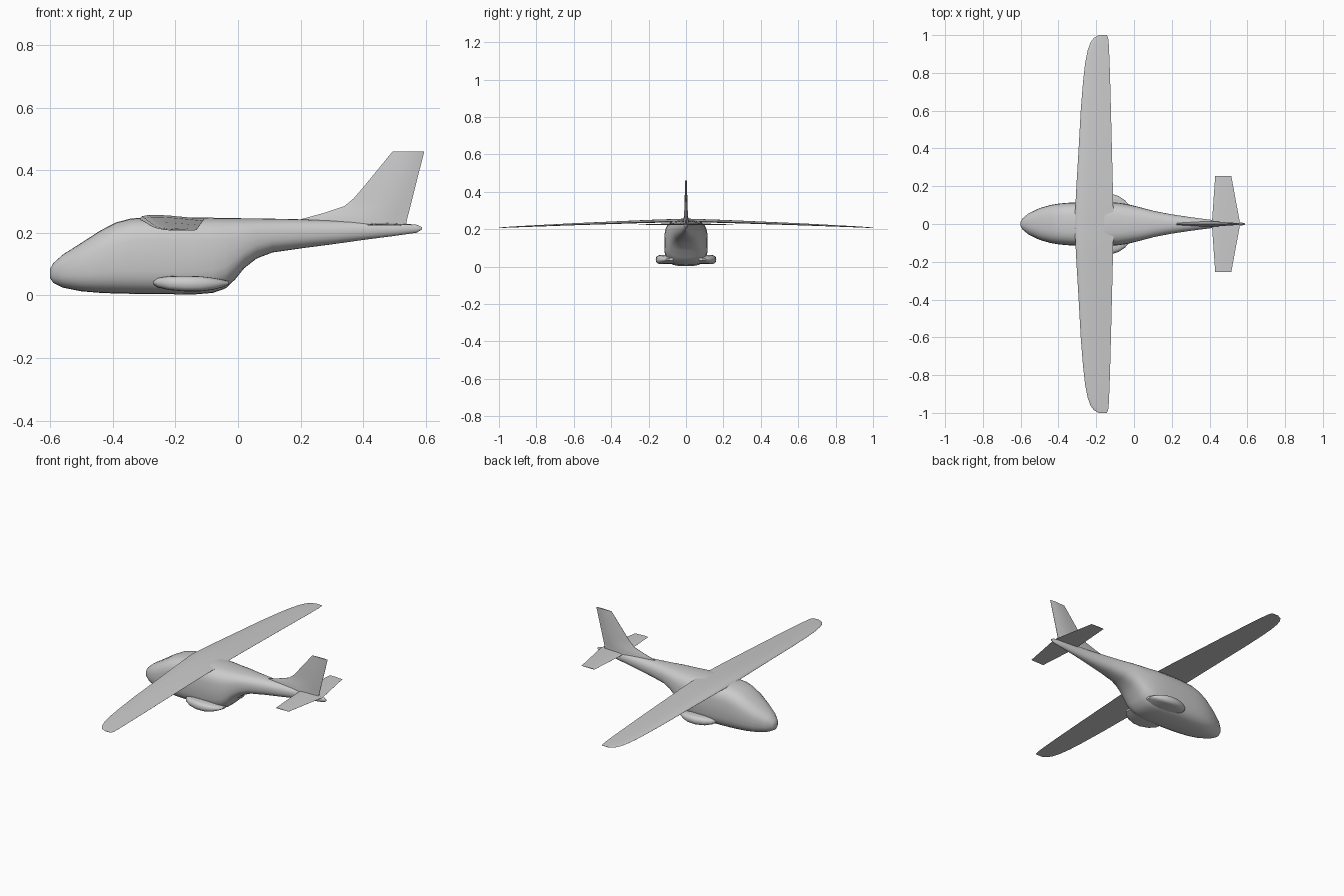
import bpy, bmesh, math

grey = bpy.data.materials.new("light grey")
grey.diffuse_color = (0.6, 0.6, 0.6, 1)


def loft(name, rings, angle=40):
    """Skin a list of equal-length closed rings and cap both ends."""
    bm = bmesh.new()
    loops = [[bm.verts.new(p) for p in ring] for ring in rings]
    n = len(loops[0])
    for a, b in zip(loops, loops[1:]):
        for i in range(n):
            j = (i + 1) % n
            bm.faces.new((a[i], a[j], b[j], b[i]))
    bm.faces.new(loops[0][::-1])
    bm.faces.new(loops[-1])
    bmesh.ops.recalc_face_normals(bm, faces=bm.faces)
    me = bpy.data.meshes.new(name)
    bm.to_mesh(me)
    bm.free()
    me.materials.append(grey)
    ob = bpy.data.objects.new(name, me)
    bpy.context.collection.objects.link(ob)
    bpy.ops.object.select_all(action='DESELECT')
    bpy.context.view_layer.objects.active = ob
    ob.select_set(True)
    bpy.ops.object.shade_smooth_by_angle(angle=math.radians(angle))
    return ob


def spow(v, e):
    return math.copysign(abs(v) ** e, v)


def body_ring(x, zb, zt, w, e, n=28):
    """Superellipse cross-section across the fuselage."""
    pts = []
    for i in range(n):
        t = 2 * math.pi * i / n
        pts.append((x, w * spow(math.cos(t), e),
                    (zb + zt) / 2 + (zt - zb) / 2 * spow(math.sin(t), e)))
    return pts


def foil(le, te, z, thick, n=8):
    """Airfoil outline as (x, z) pairs: rounded nose, thin trailing edge."""
    us = [(1 - math.cos(math.pi * i / n)) / 2 for i in range(n + 1)]
    half = [2.6 * (math.sqrt(u) - u) * (1 - 0.25 * u) + 0.03 for u in us]
    top = [(le + (te - le) * u, z + thick * 0.75 * h) for u, h in zip(us, half)]
    low = [(le + (te - le) * u, z - thick * 0.25 * h) for u, h in zip(us, half)]
    return top + low[::-1]


# Fuselage: x, bottom, top, half width, squareness
stations = [
    (-0.600, 0.055, 0.085, 0.012, 1.0), (-0.590, 0.040, 0.103, 0.030, 0.95),
    (-0.560, 0.025, 0.130, 0.055, 0.85), (-0.500, 0.013, 0.168, 0.084, 0.75),
    (-0.440, 0.008, 0.207, 0.101, 0.68), (-0.390, 0.006, 0.233, 0.109, 0.65),
    (-0.340, 0.005, 0.246, 0.113, 0.62), (-0.250, 0.004, 0.250, 0.116, 0.60),
    (-0.140, 0.003, 0.249, 0.116, 0.60), (-0.080, 0.008, 0.248, 0.112, 0.62),
    (-0.040, 0.022, 0.247, 0.106, 0.65), (-0.010, 0.050, 0.247, 0.099, 0.68),
    (0.020, 0.087, 0.246, 0.092, 0.70), (0.060, 0.118, 0.246, 0.081, 0.74),
    (0.110, 0.137, 0.245, 0.068, 0.80), (0.200, 0.150, 0.243, 0.051, 0.85),
    (0.300, 0.163, 0.239, 0.036, 0.90), (0.400, 0.177, 0.235, 0.023, 0.95),
    (0.500, 0.190, 0.231, 0.014, 1.0), (0.570, 0.200, 0.226, 0.008, 1.0),
    (0.587, 0.210, 0.218, 0.003, 1.0),
]
loft("fuselage", [body_ring(*s) for s in stations])

# Wing, mirrored across the centre: y, leading edge, trailing edge, z, thickness
half_wing = [
    (0.00, -0.315, -0.108, 0.243, 0.030), (0.20, -0.305, -0.112, 0.238, 0.026),
    (0.40, -0.293, -0.117, 0.231, 0.022), (0.60, -0.282, -0.122, 0.224, 0.018),
    (0.75, -0.270, -0.126, 0.218, 0.014), (0.85, -0.259, -0.129, 0.214, 0.011),
    (0.92, -0.245, -0.132, 0.211, 0.009), (0.96, -0.231, -0.134, 0.209, 0.007),
    (0.985, -0.213, -0.137, 0.208, 0.005), (1.00, -0.186, -0.143, 0.207, 0.003),
]
wing = [(-s[0],) + s[1:] for s in half_wing[:0:-1]] + half_wing
loft("wing", [[(x, y, z) for x, z in foil(le, te, zc, th)]
              for y, le, te, zc, th in wing])

# Tailplane
tail = [(-0.255, 0.430, 0.515, 0.225, 0.005), (0, 0.412, 0.562, 0.225, 0.014),
        (0.255, 0.430, 0.515, 0.225, 0.005)]
loft("tailplane", [[(x, y, z) for x, z in foil(le, te, zc, th)]
                   for y, le, te, zc, th in tail])

# Fin with a long curved fillet: z, leading edge, trailing edge, half thickness
fin = [(0.205, 0.190, 0.534, 0.016), (0.243, 0.200, 0.540, 0.014),
       (0.262, 0.270, 0.545, 0.012), (0.285, 0.340, 0.551, 0.010),
       (0.310, 0.370, 0.557, 0.009), (0.345, 0.400, 0.566, 0.008),
       (0.460, 0.494, 0.595, 0.004)]
loft("fin", [[(x, y, z) for x, y in
              [(le + (te - le) * u, s * th * k) for s, row in
               ((1, ((0, .1), (.15, .45), (.4, .8), (.65, 1), (.85, .6), (1, .1))),
                (-1, ((1, .1), (.85, .6), (.65, 1), (.4, .8), (.15, .45), (0, .1))))
               for u, k in row]]
             for z, le, te, th in fin])

# Side sponsons: flat-topped pods bulging from the lower body
for side, name in ((-1, "right_sponson"), (1, "left_sponson")):
    rings = []
    for x, zb, zt, w in ((-0.270, 0.034, 0.048, 0.108), (-0.255, 0.025, 0.056, 0.130),
                         (-0.220, 0.017, 0.061, 0.150), (-0.170, 0.013, 0.062, 0.162),
                         (-0.120, 0.013, 0.061, 0.160), (-0.080, 0.018, 0.056, 0.147),
                         (-0.050, 0.026, 0.050, 0.127), (-0.030, 0.034, 0.045, 0.106)):
        ring = [(x, side * 0.07, zt), (x, side * 0.07, zb)]
        for i in range(9):
            t = -math.pi / 2 + math.pi * i / 8
            ring.append((x, side * (w - 0.025 + 0.025 * math.cos(t)),
                         (zb + zt) / 2 + (zt - zb) / 2 * spow(math.sin(t), 0.8)))
        rings.append(ring)
    loft(name, rings)
